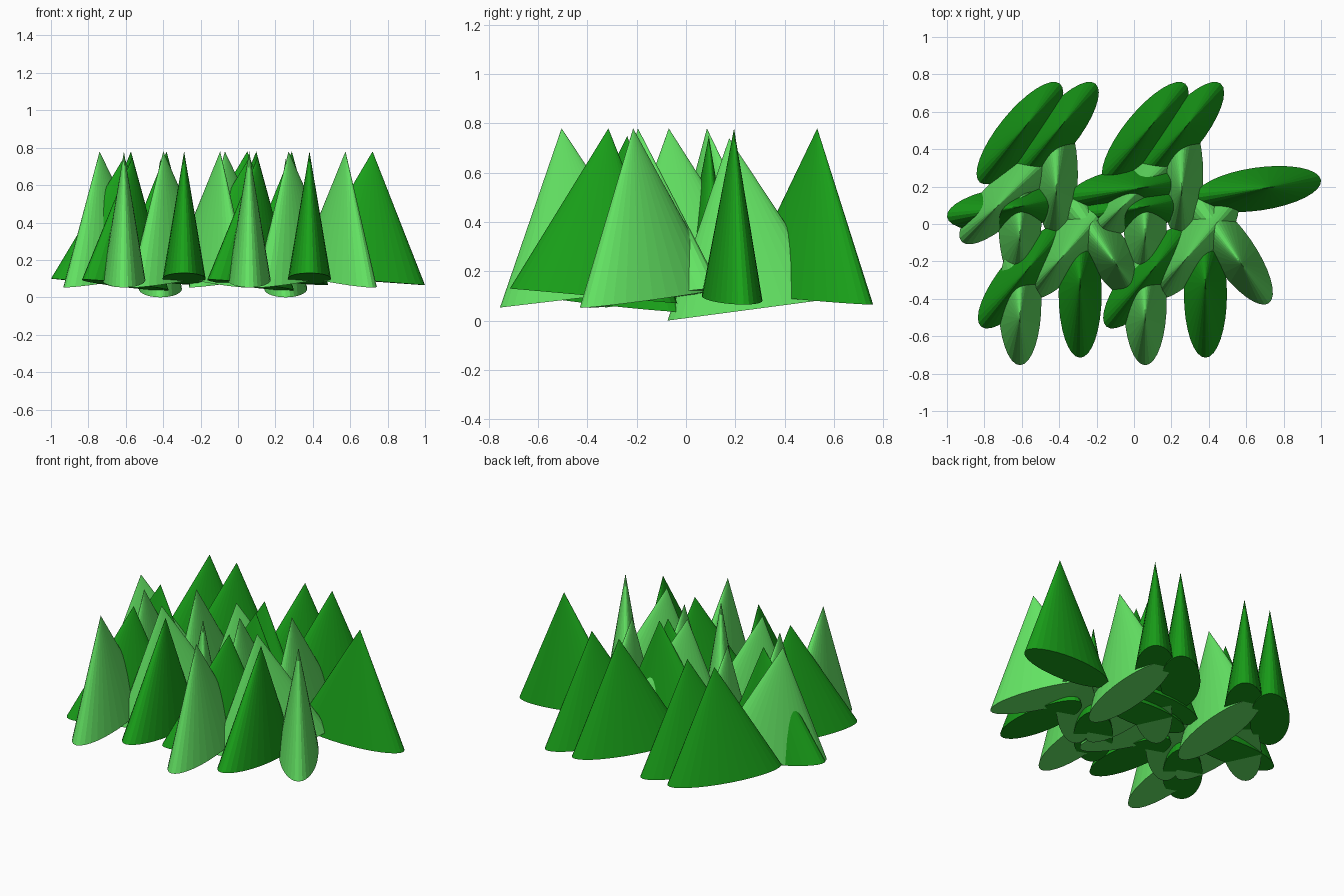
import bpy, bmesh, math
from mathutils import Matrix, Vector

cube = bpy.data.objects.get("Cube")
if cube:
    bpy.data.objects.remove(cube, do_unlink=True)


def make_material(name, colour):
    mat = bpy.data.materials.new(name)
    mat.use_nodes = True
    mat.diffuse_color = colour
    mat.node_tree.nodes["Principled BSDF"].inputs["Base Color"].default_value = colour
    return mat


light = make_material("light green", (0.127, 0.78, 0.127, 1))
dark = make_material("forest green", (0.010, 0.36, 0.010, 1))

HALF_LENGTH, HALF_WIDTH = 0.34, 0.115
CLUMP_OFFSETS = {"left": 0.0, "right": -0.67}


def blade(name, mat, x, y, angle, low_z, rise, top_z, lean):
    """Flattened cone whose base dips, and whose tip leans, towards angle."""
    a = math.radians(angle)
    out = Vector((math.cos(a), math.sin(a), 0))
    side = Vector((-out.y, out.x, 0)) * HALF_WIDTH
    base = Vector((x, y, low_z + rise / 2))
    along = out * HALF_LENGTH - Vector((0, 0, rise / 2))
    up = out * lean + Vector((0, 0, top_z - base.z))
    shape = Matrix((along, side, up)).transposed().to_4x4()

    bm = bmesh.new()
    bmesh.ops.create_cone(bm, cap_ends=True, segments=32, radius1=1, radius2=0,
                          depth=1, matrix=Matrix.Translation((0, 0, 0.5)))
    bmesh.ops.remove_doubles(bm, verts=bm.verts, dist=1e-5)
    bm.transform(Matrix.Translation(base) @ shape)
    bmesh.ops.recalc_face_normals(bm, faces=bm.faces)
    mesh = bpy.data.meshes.new(name)
    bm.to_mesh(mesh)
    bm.free()
    mesh.materials.append(mat)
    return mesh


# Blades of one clump: name, centre x, centre y, dip direction, low z, rise, tip z, lean
light_blades = [
    ("light_front_blade", 0.06, -0.415, -90, 0.053, 0.08, 0.78, 0.09),
    ("light_middle_blade", 0.06, 0.01, -90, 0.053, 0.07, 0.78, 0.08),
    ("light_back_blade", 0.255, 0.265, -90, 0.0, 0.09, 0.74, 0.09),
    ("light_outer_blade", 0.526, -0.145, -55, 0.052, 0.08, 0.78, 0.085),
    ("light_inner_blade", 0.325, -0.13, -130, 0.052, 0.08, 0.78, 0.085),
    ("light_side_blade", -0.01, 0.145, -135, 0.053, 0.08, 0.78, 0.085),
]
dark_blades = [
    ("dark_front_blade", 0.382, -0.375, 90, 0.07, 0.06, 0.78, 0.06),
    ("dark_side_blade", 0.663, 0.187, 8, 0.065, 0.05, 0.78, 0.057),
    ("dark_back_blade", 0.06, 0.486, 51, 0.065, 0.05, 0.78, 0.06),
    ("dark_back_outer_blade", 0.25, 0.486, 51, 0.065, 0.05, 0.78, 0.06),
    ("dark_slanted_blade", 0.067, -0.285, 51, 0.035, 0.06, 0.75, 0.06),
    ("dark_cross_blade", 0.007, 0.085, 8, 0.035, 0.065, 0.75, 0.055),
]

# Both clumps share the same blade meshes
for mat, blades in ((light, light_blades), (dark, dark_blades)):
    for name, *numbers in blades:
        mesh = blade(name, mat, *numbers)
        for side, offset in CLUMP_OFFSETS.items():
            obj = bpy.data.objects.new(f"{side}_{name}", mesh)
            obj.location.x = offset
            bpy.context.collection.objects.link(obj)
